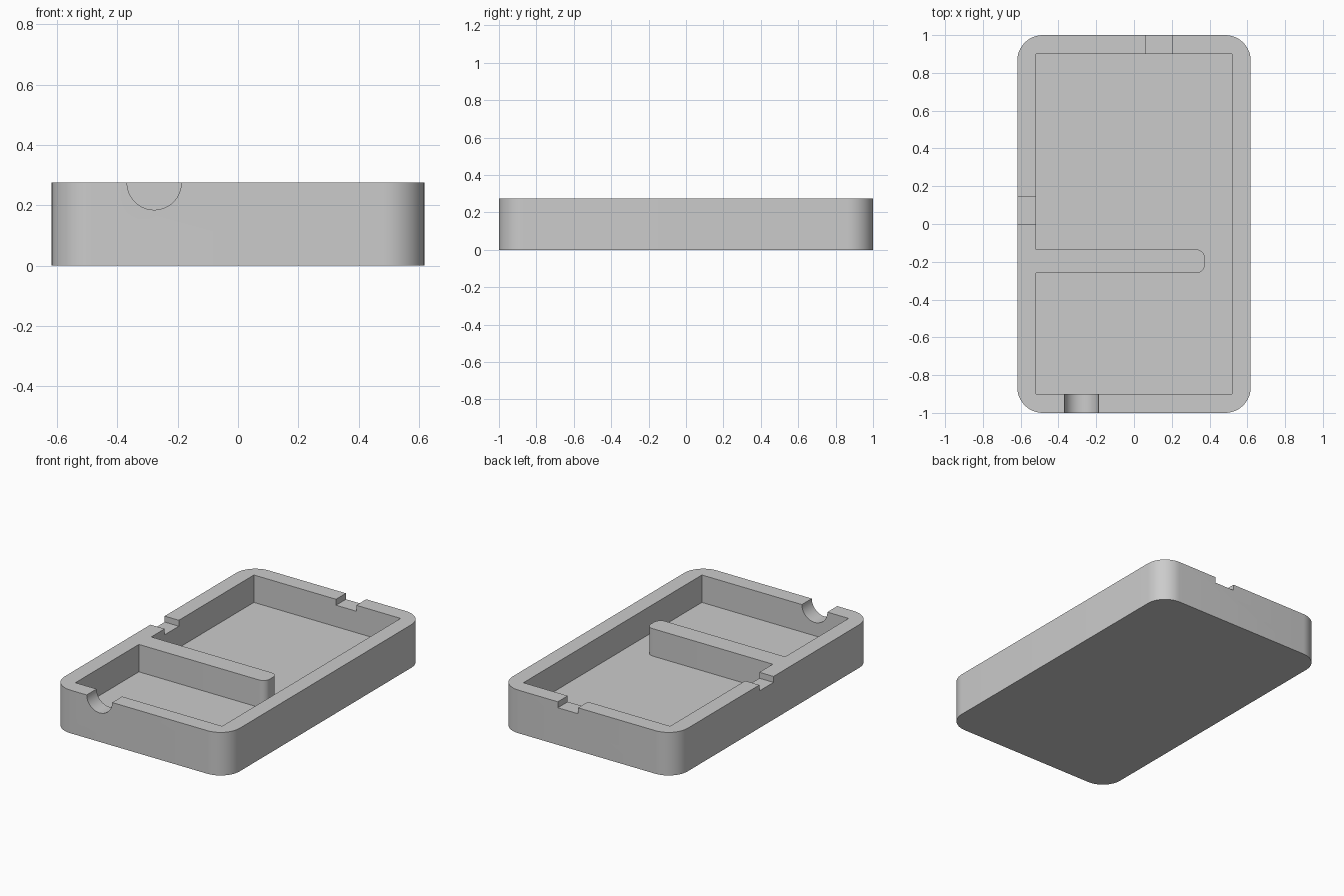
import bpy, bmesh, math

if "Cube" in bpy.data.objects:
    bpy.data.objects.remove(bpy.data.objects["Cube"], do_unlink=True)

HEIGHT, FLOOR = 0.275, 0.10
HALF_X, HALF_Y, WALL = 0.618, 1.0, 0.10
ABOVE = HEIGHT + 0.2

grey = bpy.data.materials.new("plain grey")
grey.use_nodes = True
grey.diffuse_color = (0.6, 0.6, 0.6, 1)
grey.node_tree.nodes["Principled BSDF"].inputs["Base Color"].default_value = (0.6, 0.6, 0.6, 1)


def outline(corners, steps=12):
    """Turn (x, y, radius) corners into points, rounding where radius > 0."""
    pts = []
    for i, (x, y, r) in enumerate(corners):
        if not r:
            pts.append((x, y))
            continue
        px, py, _ = corners[i - 1]
        nx, ny, _ = corners[(i + 1) % len(corners)]
        lp, ln = math.hypot(px - x, py - y), math.hypot(nx - x, ny - y)
        a = ((px - x) / lp * r, (py - y) / lp * r)
        b = ((nx - x) / ln * r, (ny - y) / ln * r)
        for k in range(steps + 1):
            t = k / steps * math.pi / 2
            u, v = 1 - math.sin(t), 1 - math.cos(t)
            pts.append((x + a[0] * u + b[0] * v, y + a[1] * u + b[1] * v))
    return pts


def prism(name, pts, z0, z1):
    """Extrude a flat outline between two heights."""
    bm = bmesh.new()
    face = bm.faces.new([bm.verts.new((x, y, z0)) for x, y in pts])
    up = bmesh.ops.extrude_face_region(bm, geom=[face])["geom"]
    bmesh.ops.translate(bm, vec=(0, 0, z1 - z0),
                        verts=[g for g in up if isinstance(g, bmesh.types.BMVert)])
    bmesh.ops.recalc_face_normals(bm, faces=bm.faces)
    mesh = bpy.data.meshes.new(name)
    bm.to_mesh(mesh)
    bm.free()
    mesh.materials.append(grey)
    obj = bpy.data.objects.new(name, mesh)
    bpy.context.collection.objects.link(obj)
    return obj


def box(name, x0, x1, y0, y1, z0):
    return prism(name, [(x0, y0), (x1, y0), (x1, y1), (x0, y1)], z0, ABOVE)


def carve(target, cutter):
    """Subtract the cutter, then remove it."""
    mod = target.modifiers.new("cut", "BOOLEAN")
    mod.operation, mod.solver, mod.object = "DIFFERENCE", "EXACT", cutter
    bpy.ops.object.select_all(action="DESELECT")
    bpy.context.view_layer.objects.active = target
    target.select_set(True)
    bpy.ops.object.modifier_apply(modifier=mod.name)
    bpy.data.objects.remove(cutter, do_unlink=True)


# Rounded outer case
R = 0.135
case = prism("tray_case", outline([(-HALF_X, -HALF_Y, R), (HALF_X, -HALF_Y, R),
                                   (HALF_X, HALF_Y, R), (-HALF_X, HALF_Y, R)]), 0, HEIGHT)

# Pocket wrapping around the divider
ix, iy, tip, r = HALF_X - WALL, HALF_Y - WALL, 0.375, 0.045
lo, hi = -0.26, -0.135
carve(case, prism("pocket_cutter", outline([
    (-ix, -iy, 0), (ix, -iy, 0), (ix, iy, 0), (-ix, iy, 0),
    (-ix, hi, 0), (tip, hi, r), (tip, lo, r), (-ix, lo, 0)]), FLOOR, ABOVE))

# Shallow notches in the back and right-hand rims
NOTCH = HEIGHT - 0.038
carve(case, box("back_notch_cutter", 0.062, 0.205, iy - 0.05, HALF_Y + 0.1, NOTCH))
carve(case, box("side_notch_cutter", -HALF_X - 0.1, -ix + 0.05, 0.0, 0.143, NOTCH))

# Half-round cable opening in the front wall
bpy.ops.mesh.primitive_cylinder_add(vertices=64, radius=0.09, depth=0.3,
                                    location=(-0.278, -0.95, HEIGHT),
                                    rotation=(math.pi / 2, 0, 0))
opening = bpy.context.object
opening.name = "cable_opening_cutter"
opening.data.materials.append(grey)
carve(case, opening)

bpy.ops.object.select_all(action="DESELECT")
case.select_set(True)
bpy.context.view_layer.objects.active = case
bpy.ops.object.shade_smooth_by_angle(angle=math.radians(30))
